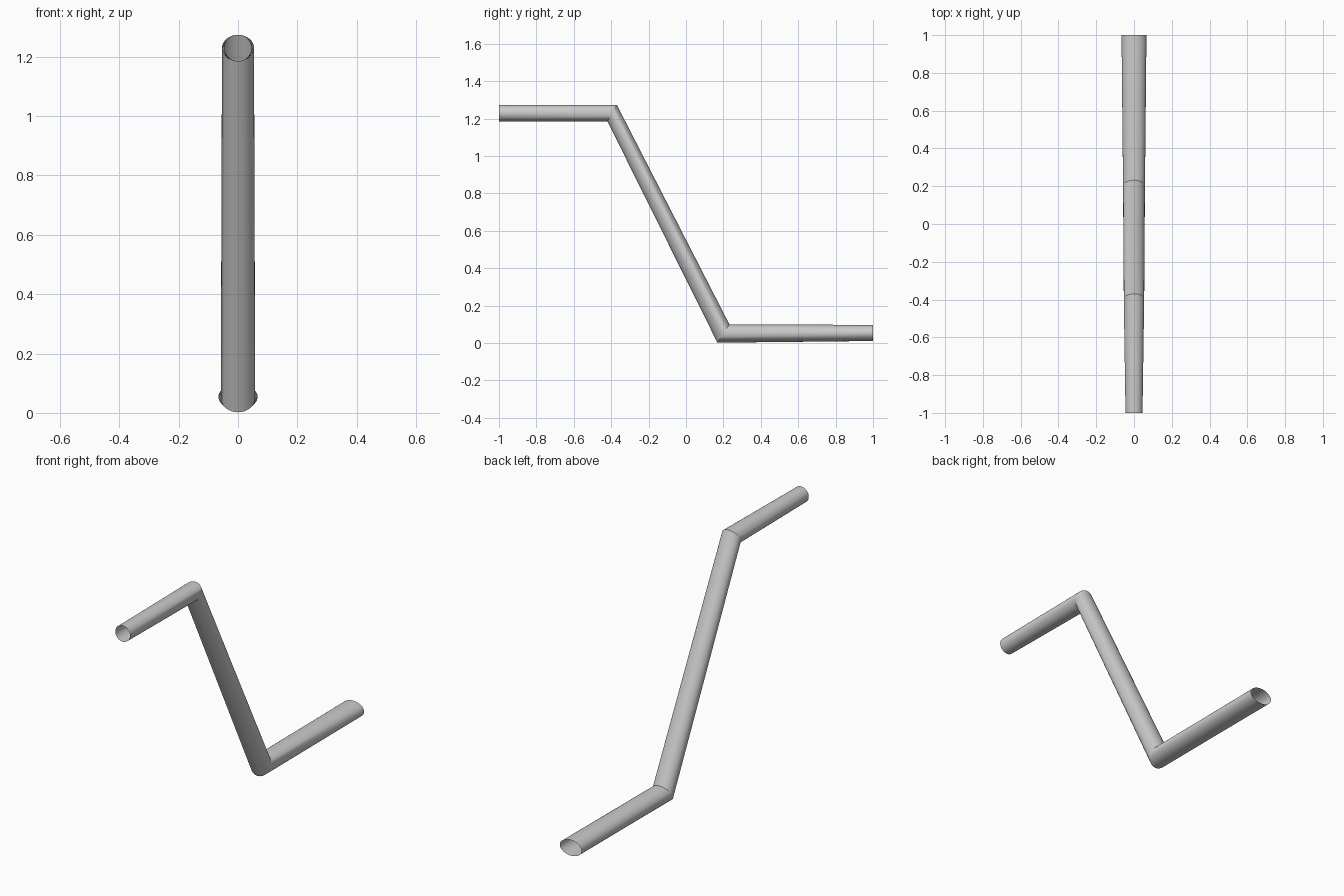
import bpy, bmesh, math
from mathutils import Vector

if "Cube" in bpy.data.objects:
    bpy.data.objects.remove(bpy.data.objects["Cube"])

SIDES = 32

# Mitred cross-sections along the pipe: upper edge (y, z), lower edge (y, z), half width
SECTIONS = [
    ((-1.0, 1.273), (-1.0, 1.185), 0.045),
    ((-0.37, 1.274), (-0.42, 1.185), 0.054),
    ((0.232, 0.10), (0.168, 0.002), 0.058),
    ((1.0, 0.097), (1.0, 0.011), 0.066),
]


def add_ring(bm, upper, lower, half_width):
    top, bottom = Vector((0, *upper)), Vector((0, *lower))
    centre, up = (top + bottom) / 2, (top - bottom) / 2
    side = Vector((half_width, 0, 0))
    angles = [2 * math.pi * i / SIDES for i in range(SIDES)]
    return [bm.verts.new(centre + side * math.cos(a) + up * math.sin(a)) for a in angles]


# Open-ended bent pipe, widening towards the back
bm = bmesh.new()
rings = [add_ring(bm, *s) for s in SECTIONS]
for a, b in zip(rings, rings[1:]):
    for i in range(SIDES):
        j = (i + 1) % SIDES
        bm.faces.new((a[i], b[i], b[j], a[j]))
bmesh.ops.recalc_face_normals(bm, faces=bm.faces)
# Make sure the pipe faces outwards
bm.faces.ensure_lookup_table()
face = bm.faces[0]
if face.normal.x * face.calc_center_median().x < 0:
    bmesh.ops.reverse_faces(bm, faces=bm.faces)

mesh = bpy.data.meshes.new("bent_pipe")
bm.to_mesh(mesh)
bm.free()
pipe = bpy.data.objects.new("bent_pipe", mesh)
bpy.context.collection.objects.link(pipe)
bpy.context.view_layer.objects.active = pipe
pipe.select_set(True)
bpy.ops.object.shade_smooth_by_angle(angle=math.radians(30))
